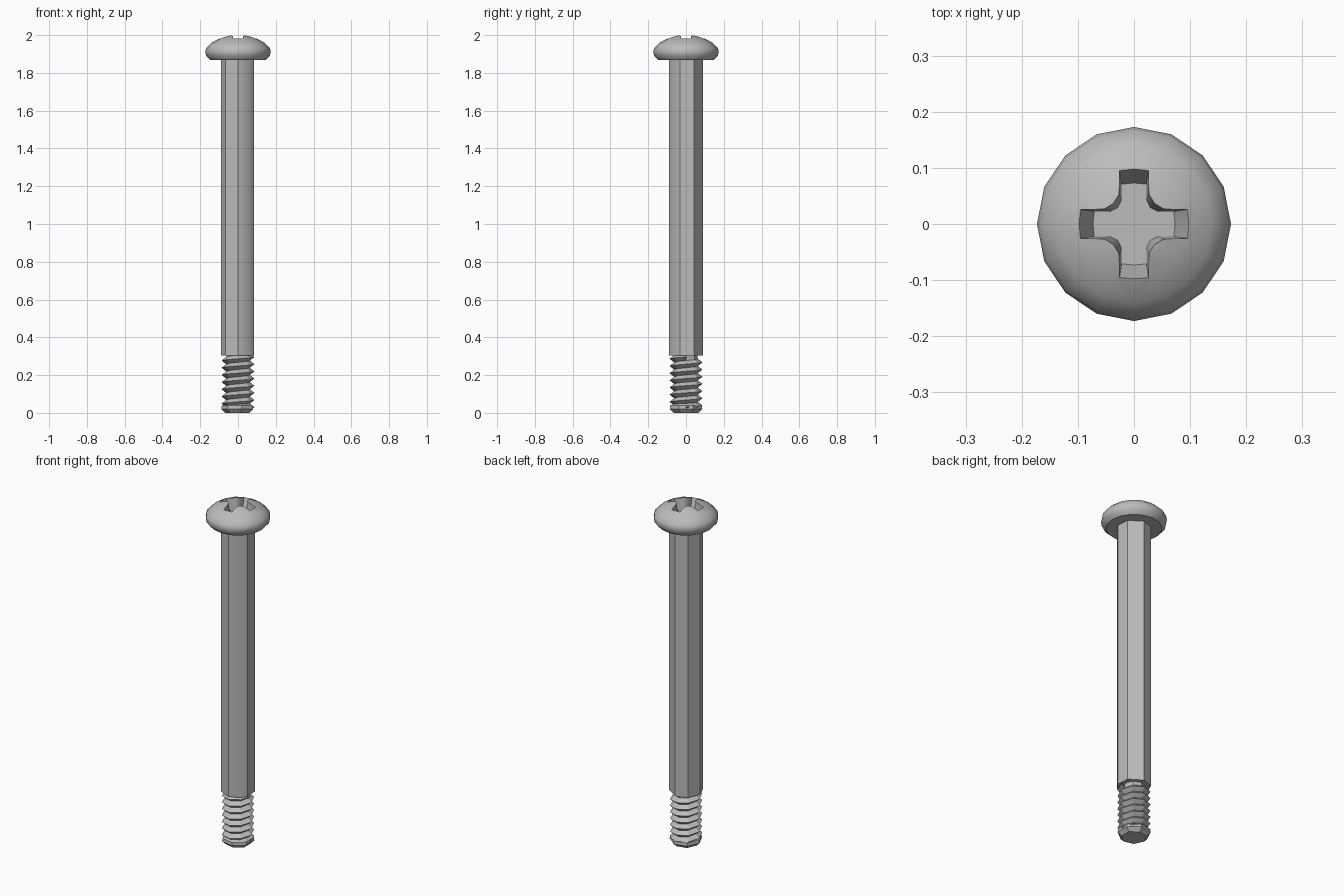
import bpy, bmesh
from math import sin, cos, pi, radians

cube = bpy.data.objects.get("Cube")
if cube:
    bpy.data.objects.remove(cube, do_unlink=True)

steel = bpy.data.materials.new("steel_grey")
steel.use_nodes = True
GREY = (0.5, 0.5, 0.5, 1)
steel.diffuse_color = GREY
bsdf = next(n for n in steel.node_tree.nodes if n.type == 'BSDF_PRINCIPLED')
bsdf.inputs["Base Color"].default_value = GREY


def finish(name, bm, smooth=None):
    """Turn a bmesh into an object, optionally smoothed below an angle."""
    bmesh.ops.recalc_face_normals(bm, faces=bm.faces[:])
    me = bpy.data.meshes.new(name)
    bm.to_mesh(me)
    bm.free()
    me.materials.append(steel)
    ob = bpy.data.objects.new(name, me)
    bpy.context.collection.objects.link(ob)
    if smooth:
        select(ob)
        bpy.ops.object.shade_smooth_by_angle(angle=radians(smooth))
    return ob


def select(ob):
    bpy.ops.object.select_all(action='DESELECT')
    ob.select_set(True)
    bpy.context.view_layer.objects.active = ob


def loft(rings):
    """Skin a stack of equal-length point rings and cap both ends."""
    bm = bmesh.new()
    rows = [[bm.verts.new(p) for p in ring] for ring in rings]
    n = len(rows[0])
    for a, b in zip(rows, rows[1:]):
        for i in range(n):
            j = (i + 1) % n
            bm.faces.new((a[i], a[j], b[j], b[i]))
    bm.faces.new(rows[0][::-1])
    bm.faces.new(rows[-1])
    return bm


def ring(r, z, angles):
    return [(r * cos(a), r * sin(a), z) for a in angles]


def even(n, start=0.0):
    return [start + 2 * pi * i / n for i in range(n)]


# Domed head, 16 sided
profile = [(0.147, 1.868), (0.169, 1.89), (0.173, 1.912), (0.169, 1.932),
           (0.14, 1.96), (0.10, 1.981), (0.06, 1.996), (0.03, 2.001)]
head = finish("head", loft([ring(r, z, even(16)) for r, z in profile]))


# Tapered cross recess cut into the head
def cross(end, half, root, corner, z):
    quarter = [(end + 0.002, 0), (end, half), (root, half), (corner, corner),
               (half, root), (half, end)]
    pts = []
    for k in range(4):
        c, s = round(cos(k * pi / 2)), round(sin(k * pi / 2))
        pts += [(x * c - y * s, x * s + y * c, z) for x, y in quarter]
    return pts


cutter = finish("recess_cutter", loft([
    cross(0.071, 0.022, 0.043, 0.029, 1.92),
    cross(0.097, 0.026, 0.052, 0.036, 1.985),
    cross(0.105, 0.0275, 0.055, 0.038, 2.02)]))
cutter.hide_render = True
cut = head.modifiers.new("recess", 'BOOLEAN')
cut.operation = 'DIFFERENCE'
cut.solver = 'EXACT'
cut.object = cutter
select(head)
bpy.ops.object.modifier_apply(modifier=cut.name)
bpy.data.objects.remove(cutter, do_unlink=True)
select(head)
bpy.ops.object.shade_smooth_by_angle(angle=radians(38))

# Plain shaft with slightly uneven facets
facets = [radians(a) for a in (28, 85, 132, 180, 223, 270, 308, 340)]
finish("shaft", loft([ring(0.09, 0.305, facets), ring(0.09, 1.872, facets)]), 40)

# Threaded end: core plus a low-poly helical ridge
N, TURNS, PITCH, Z0 = 8, 7, 0.038, 0.03
finish("thread_core", loft([ring(0.062, z, even(N)) for z in (0.03, 0.31)]))
bm = bmesh.new()
roots, crests = [], []
for i in range(N * (TURNS + 1) + 1):
    a, z = 2 * pi * i / N, Z0 + PITCH * (i / N - 0.5)
    roots.append(bm.verts.new((0.063 * cos(a), 0.063 * sin(a), z)))
    crests.append(bm.verts.new((0.087 * cos(a), 0.087 * sin(a), z + PITCH / 2)))
for i in range(N * TURNS):
    bm.faces.new((roots[i], roots[i + 1], crests[i + 1], crests[i]))
    bm.faces.new((crests[i], crests[i + 1], roots[i + N + 1], roots[i + N]))
bmesh.ops.delete(bm, geom=[v for v in bm.verts if not v.link_faces], context='VERTS')
finish("thread", bm)

# Chamfered tip
tip = [(0.067, 0.0), (0.088, 0.02), (0.086, 0.038), (0.062, 0.052)]
finish("tip", loft([ring(r, z, even(7, pi)) for r, z in tip]))
